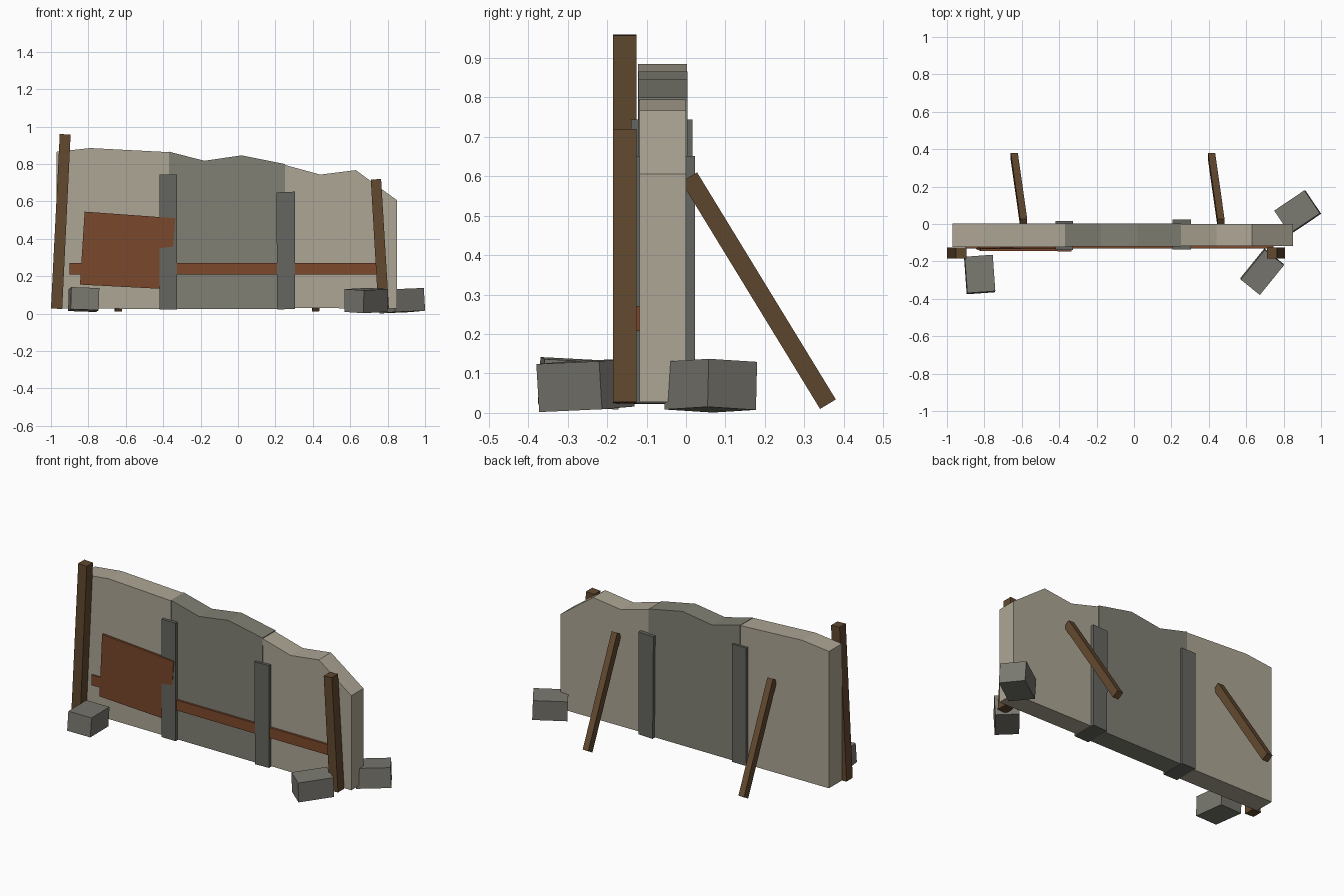
import bpy, bmesh
from math import radians
from mathutils import Vector, Euler

if "Cube" in bpy.data.objects:
    bpy.data.objects.remove(bpy.data.objects["Cube"])


def material(name, rgb):
    m = bpy.data.materials.new(name)
    m.diffuse_color = (*rgb, 1)
    m.use_nodes = True
    m.node_tree.nodes["Principled BSDF"].inputs["Base Color"].default_value = m.diffuse_color
    return m


PALE = material("pale_concrete", (0.42, 0.38, 0.30))
GREY = material("grey_concrete", (0.22, 0.215, 0.175))
DARK = material("dark_stone", (0.13, 0.13, 0.115))
STONE = material("rubble_stone", (0.19, 0.185, 0.16))
WOOD = material("wood", (0.12, 0.066, 0.028))
RUST = material("rust", (0.20, 0.065, 0.025))


def finish(name, bm, mat):
    bmesh.ops.recalc_face_normals(bm, faces=bm.faces)
    me = bpy.data.meshes.new(name)
    bm.to_mesh(me)
    bm.free()
    ob = bpy.data.objects.new(name, me)
    me.materials.append(mat)
    bpy.context.collection.objects.link(ob)
    return ob


def prism(name, front, back, mat):
    """Closed solid between two matching outlines of 3D points."""
    bm = bmesh.new()
    f = [bm.verts.new(p) for p in front]
    b = [bm.verts.new(p) for p in back]
    bm.faces.new(f)
    bm.faces.new(b[::-1])
    for i in range(len(f)):
        j = (i + 1) % len(f)
        bm.faces.new((f[i], b[i], b[j], f[j]))
    return finish(name, bm, mat)


def slab(name, outline, y0, y1, mat):
    return prism(name, [(x, y0, z) for x, z in outline],
                 [(x, y1, z) for x, z in outline], mat)


def rect(x0, x1, z0, z1):
    return [(x0, z0), (x1, z0), (x1, z1), (x0, z1)]


def stone(name, centre, size, rot):
    bm = bmesh.new()
    bmesh.ops.create_cube(bm, size=1)
    r = Euler([radians(a) for a in rot]).to_matrix()
    for v in bm.verts:
        v.co = r @ (v.co * Vector(size)) + Vector(centre)
    finish(name, bm, STONE)


# Broken wall panels
slab("wall_panel_left", [(-0.97, 0.027), (-0.368, 0.025), (-0.368, 0.863),
                         (-0.79, 0.885), (-0.97, 0.865)], -0.122, 0.002, PALE)
slab("wall_panel_middle", [(-0.37, 0.025), (0.255, 0.025), (0.25, 0.80), (0.02, 0.846),
                           (-0.18, 0.817), (-0.37, 0.866)], -0.120, 0.004, GREY)
slab("wall_panel_right", [(0.25, 0.03), (0.85, 0.027), (0.85, 0.606), (0.63, 0.767),
                          (0.44, 0.743), (0.25, 0.795)], -0.118, 0.0, PALE)

# Stone strips over the panel joints
slab("joint_strip_left", rect(-0.42, -0.325, 0.022, 0.744), -0.140, 0.017, DARK)
slab("joint_strip_right", [(0.21, 0.022), (0.305, 0.025), (0.305, 0.652), (0.205, 0.648)],
     -0.135, 0.023, DARK)

# Rusty rail and warped patch plate
slab("rust_rail", rect(-0.90, 0.745, 0.208, 0.271), -0.132, -0.115, RUST)
plate = [(-0.845, -0.134, 0.155), (-0.365, -0.131, 0.130),
         (-0.335, -0.146, 0.510), (-0.82, -0.144, 0.545)]
prism("rust_plate", plate, [(x, y + 0.014, z) for x, y, z in plate], RUST)

# Leaning front posts
slab("front_post_left", [(-1.0, 0.028), (-0.94, 0.024), (-0.895, 0.957), (-0.953, 0.96)],
     -0.185, -0.125, WOOD)
slab("front_post_right", [(0.75, 0.024), (0.807, 0.028), (0.765, 0.72), (0.71, 0.716)],
     -0.185, -0.125, WOOD)

# Diagonal back braces
for side, x in (("left", -0.59), ("right", 0.465)):
    section = [(-0.019, -0.020, -0.012), (0.019, -0.020, -0.012),
               (0.019, 0.020, 0.012), (-0.019, 0.020, 0.012)]
    top, foot = Vector((x, 0.008, 0.598)), Vector((x - 0.05, 0.36, 0.022))
    prism("back_brace_" + side, [top + Vector(p) for p in section],
          [foot + Vector(p) for p in section], WOOD)

# Loose rubble at the foot
stone("rubble_front_left", (-0.825, -0.270, 0.075), (0.15, 0.195, 0.118), (-3, 2, 4))
stone("rubble_front_right", (0.685, -0.255, 0.070), (0.205, 0.132, 0.122), (3, -2, 51))
stone("rubble_back_right", (0.875, 0.063, 0.069), (0.195, 0.148, 0.122), (-3, -2, 34))
